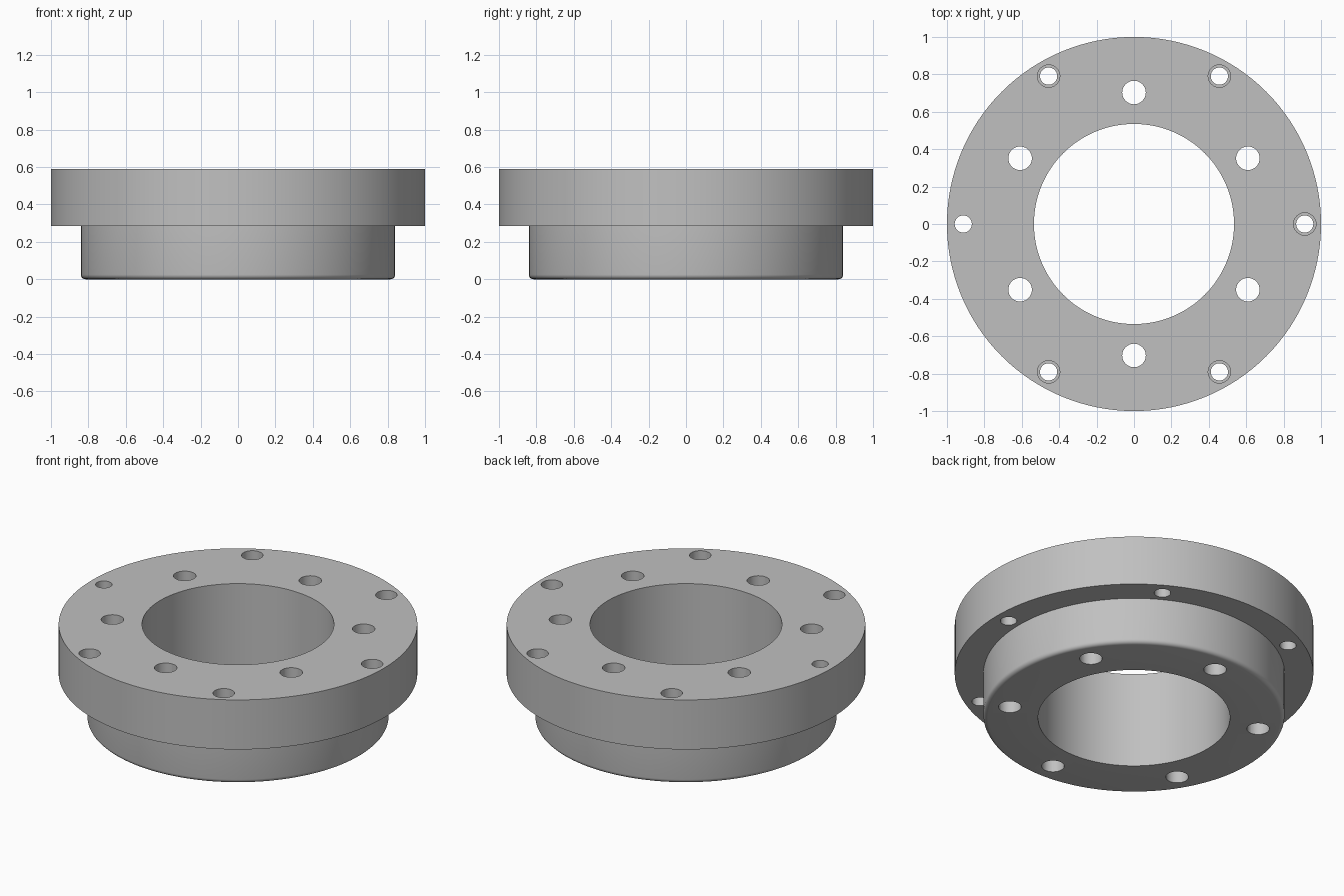
import bpy
import bmesh
from math import cos, sin, pi, radians, tau

HEIGHT = 0.59
FLANGE_Z = 0.285
FILLET = 0.025

old = bpy.data.objects.get("Cube")
if old:
    bpy.data.objects.remove(old, do_unlink=True)

grey = bpy.data.materials.new("plain grey")
grey.use_nodes = True
colour = (0.53, 0.53, 0.53, 1)
grey.diffuse_color = colour
grey.node_tree.nodes["Principled BSDF"].inputs["Base Color"].default_value = colour


def revolve(bm, profile, steps, centre=(0, 0), closed=False):
    """Turn a (radius, z) profile about a vertical axis."""
    cx, cy = centre
    verts = [bm.verts.new((cx + r, cy, z)) for r, z in profile]
    pairs = list(zip(verts, verts[1:]))
    if closed:
        pairs.append((verts[-1], verts[0]))
    edges = [bm.edges.new(pair) for pair in pairs]
    bmesh.ops.spin(bm, geom=verts + edges, cent=(cx, cy, 0), axis=(0, 0, 1),
                   angle=tau, steps=steps, use_duplicate=False)
    bmesh.ops.remove_doubles(bm, verts=bm.verts, dist=1e-5)


def finish(bm, name):
    bmesh.ops.recalc_face_normals(bm, faces=bm.faces)
    mesh = bpy.data.meshes.new(name)
    bm.to_mesh(mesh)
    bm.free()
    mesh.materials.append(grey)
    obj = bpy.data.objects.new(name, mesh)
    bpy.context.collection.objects.link(obj)
    return obj


# Flanged ring with a rounded lower rim
spigot = 0.84
rim = [(spigot - FILLET + FILLET * sin(a), FILLET - FILLET * cos(a))
       for a in (pi / 2 * i / 5 for i in range(6))]
profile = [(0.535, 0)] + rim + [(spigot, FLANGE_Z), (1, FLANGE_Z),
                                (1, HEIGHT), (0.535, HEIGHT)]
bm = bmesh.new()
revolve(bm, profile, 128, closed=True)
ring = finish(bm, "flanged_ring")

# Cutters: inner through holes, outer counterbored holes, one plain outer hole
low, high, ledge = -0.1, HEIGHT + 0.1, HEIGHT - 0.2
bm = bmesh.new()
for i in range(6):
    a = i * pi / 3
    b = a + pi / 6
    revolve(bm, [(0, low), (0.063, low), (0.063, high), (0, high)], 32,
            (0.703 * cos(b), 0.703 * sin(b)))
    wide = 0.046 if i == 3 else 0.06
    steps = [(0, low), (0.046, low), (0.046, ledge)]
    if wide > 0.046:
        steps.append((wide, ledge))
    revolve(bm, steps + [(wide, high), (0, high)], 32,
            (0.913 * cos(a), 0.913 * sin(a)))
cutter = finish(bm, "hole_cutter")
cutter.hide_render = True

# Drill the holes
drill = ring.modifiers.new("holes", "BOOLEAN")
drill.operation = "DIFFERENCE"
drill.solver = "EXACT"
drill.object = cutter
bpy.context.view_layer.objects.active = ring
ring.select_set(True)
bpy.ops.object.modifier_apply(modifier=drill.name)
bpy.data.objects.remove(cutter, do_unlink=True)
bpy.ops.object.shade_smooth_by_angle(angle=radians(30))
